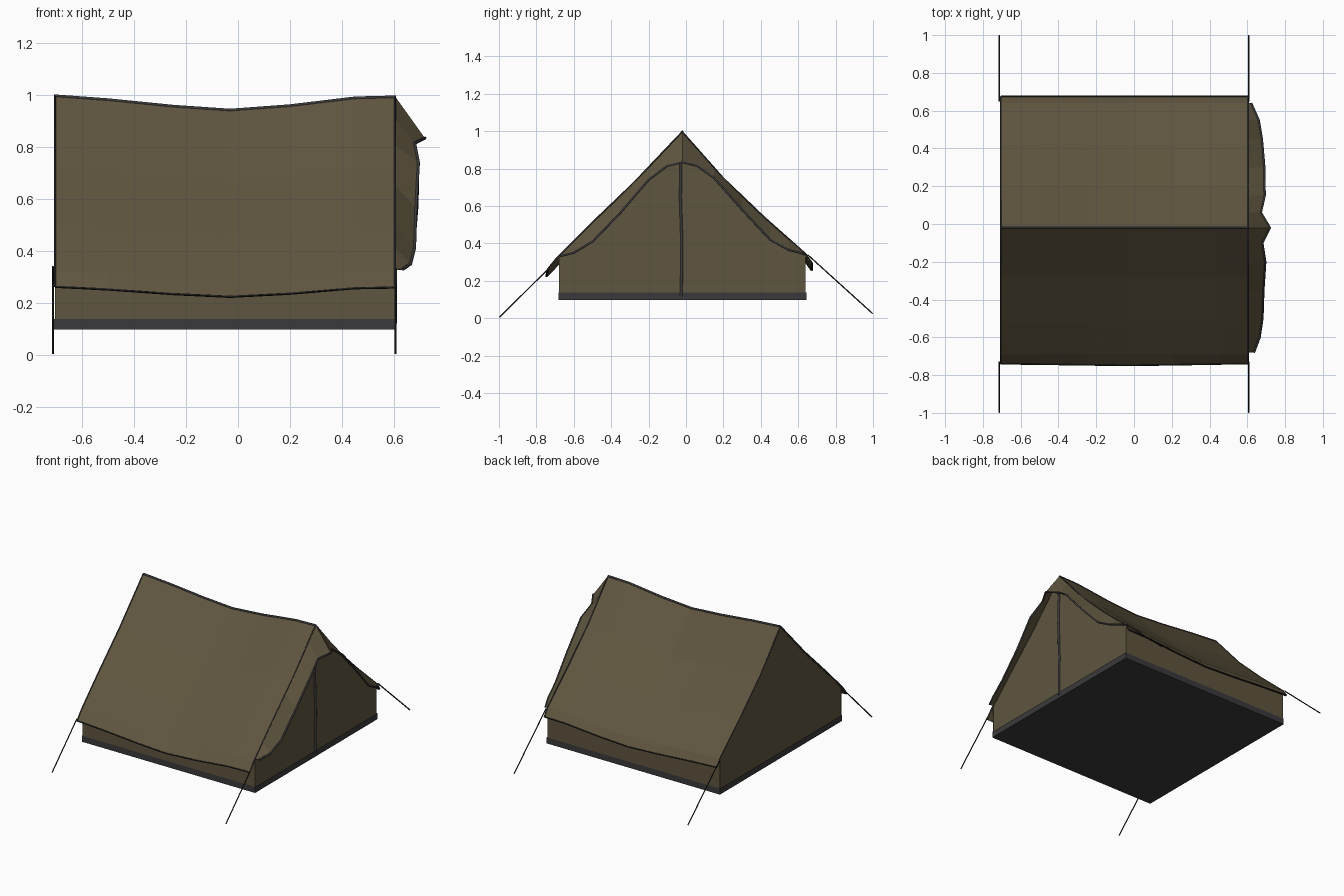
import bpy
import math

if "Cube" in bpy.data.objects:
    bpy.data.objects.remove(bpy.data.objects["Cube"])


def material(name, rgb):
    m = bpy.data.materials.new(name)
    m.diffuse_color = (*rgb, 1)
    m.use_nodes = True
    m.node_tree.nodes["Principled BSDF"].inputs["Base Color"].default_value = m.diffuse_color
    return m


CANVAS = material("canvas", (0.115, 0.092, 0.05))
TRIM = material("dark_trim", (0.042, 0.042, 0.045))
ROPE = material("rope", (0.015, 0.015, 0.015))


def lerp(table, v):
    """Piecewise linear lookup in sorted (key, value) pairs."""
    for (a, p), (b, q) in zip(table, table[1:]):
        if v <= b:
            return p + (q - p) * (v - a) / (b - a)
    return table[-1][1]


def sheet(name, rows, mat, thickness=0):
    """Quad sheet from rows of points; optional cloth thickness."""
    n = len(rows[0])
    verts = [p for r in rows for p in r]
    faces = [(i * n + j, (i + 1) * n + j, (i + 1) * n + j + 1, i * n + j + 1)
             for i in range(len(rows) - 1) for j in range(n - 1)]
    me = bpy.data.meshes.new(name)
    me.from_pydata(verts, [], faces)
    me.materials.append(mat)
    ob = bpy.data.objects.new(name, me)
    bpy.context.collection.objects.link(ob)
    if thickness:
        mod = ob.modifiers.new("thickness", "SOLIDIFY")
        mod.thickness = thickness
        mod.offset = -1
    return ob


def cord(name, pts, radius, mat):
    """Thin round tube along a polyline."""
    cu = bpy.data.curves.new(name, "CURVE")
    cu.dimensions = "3D"
    cu.bevel_depth = radius
    cu.bevel_resolution = 1
    cu.use_fill_caps = True
    sp = cu.splines.new("POLY")
    sp.points.add(len(pts) - 1)
    for q, p in zip(sp.points, pts):
        q.co = (*p, 1)
    cu.materials.append(mat)
    ob = bpy.data.objects.new(name, cu)
    bpy.context.collection.objects.link(ob)


# Main measurements
X0, X1, Y0, Y1, FLOOR = -0.705, 0.605, -0.68, 0.64, 0.097
RIDGE_Y = -0.02
PROFILE = [(-0.74, 0.263), (-0.69, 0.325), (-0.52, 0.495), (-0.28, 0.725), (RIDGE_Y, 1.0),
           (0.2, 0.75), (0.42, 0.54), (0.64, 0.345), (0.675, 0.295)]
SAG = [(X0, 0), (-0.5, 0.015), (-0.25, 0.04), (-0.03, 0.055), (0.2, 0.038), (0.45, 0.008), (X1, 0.004)]
XS = [x for x, _ in SAG]


def roof_z(x, y):
    weight = 1 - 0.3 * min(1, abs(y - RIDGE_Y) / 0.7)
    return lerp(PROFILE, y) - lerp(SAG, x) * weight


def roof_point(x, y):
    out = lerp(SAG, x) * 0.15
    if y < -0.7:
        return (x, y - out, roof_z(x, y))
    return (x, y, roof_z(x, y))


# Sagging roof sheet with overhanging eaves
YS = [y for y, _ in PROFILE]
sheet("roof", [[roof_point(x, y) for y in YS] for x in XS], CANVAS, 0.008)
cord("ridge_seam", [(x, RIDGE_Y, roof_z(x, RIDGE_Y) - 0.003) for x in XS], 0.007, TRIM)
for label, y in (("front", YS[0]), ("back", YS[-1])):
    cord(label + "_eave_hem", [roof_point(x, y) for x in XS], 0.004, ROPE)
for label, x in (("left", X0), ("right", X1)):
    cord(label + "_gable_hem", [roof_point(x, y) for y in YS], 0.004, TRIM)

# Low side walls reaching up to the roof
for label, y, xs in (("front", Y0, XS), ("back", Y1, XS[::-1])):
    sheet(label + "_wall", [[(x, y, FLOOR), (x, y, roof_z(x, y) - 0.005)] for x in xs], CANVAS)

# Gable end walls
gable_ys = [Y0] + YS[2:7] + [Y1]
for label, x, ys in (("right", X1 - 0.003, gable_ys), ("left", X0 + 0.003, gable_ys[::-1])):
    sheet(label + "_gable", [[(x, y, FLOOR), (x, y, roof_z(x, y) - 0.005)] for y in ys], CANVAS)

# Door seam down the right gable
cord("door_seam", [(X1, -0.025, 0.12), (X1, -0.022, 0.4), (X1, -0.03, 0.65), (X1, -0.025, 0.95)], 0.008, TRIM)

# Ground sheet with its raised border
corners = [(X0, Y0), (X1, Y0), (X1, Y1), (X0, Y1), (X0, Y0)]
e = 0.003
ring = [(x + math.copysign(e, x), y + math.copysign(e, y)) for x, y in corners]
sheet("groundsheet_border", [[(x, y, FLOOR), (x, y, 0.138)] for x, y in ring], TRIM)
sheet("groundsheet", [[(X0 - e, y, FLOOR), (X1 + e, y, FLOOR)] for y in (Y0 - e, Y1 + e)], TRIM)

# Hood over the door, draping out from the right roof edge
HOOD = [(-0.68, 0.33, 0.635), (-0.6, 0.35, 0.665), (-0.5, 0.41, 0.68), (-0.35, 0.565, 0.685),
        (-0.2, 0.74, 0.695), (-0.1, 0.815, 0.68), (RIDGE_Y, 0.835, 0.72), (0.06, 0.815, 0.672),
        (0.15, 0.75, 0.692), (0.3, 0.58, 0.69), (0.45, 0.42, 0.677), (0.55, 0.365, 0.66), (0.64, 0.342, 0.62)]
outer = [(x, y, z) for y, z, x in HOOD]
inner = [(X1, y, roof_z(X1, y)) for y, z, x in HOOD]
sheet("door_hood", [inner, outer], CANVAS, 0.005)
cord("hood_hem", outer, 0.006, TRIM)

# Guy ropes at the four corners
for label, x in (("left", -0.713), ("right", 0.607)):
    cord(label + "_front_rope", [(x, -0.73, 0.27), (x, -0.998, 0.005)], 0.004, ROPE)
    cord(label + "_back_rope", [(x, 0.65, 0.34), (x, 0.998, 0.025)], 0.004, ROPE)
